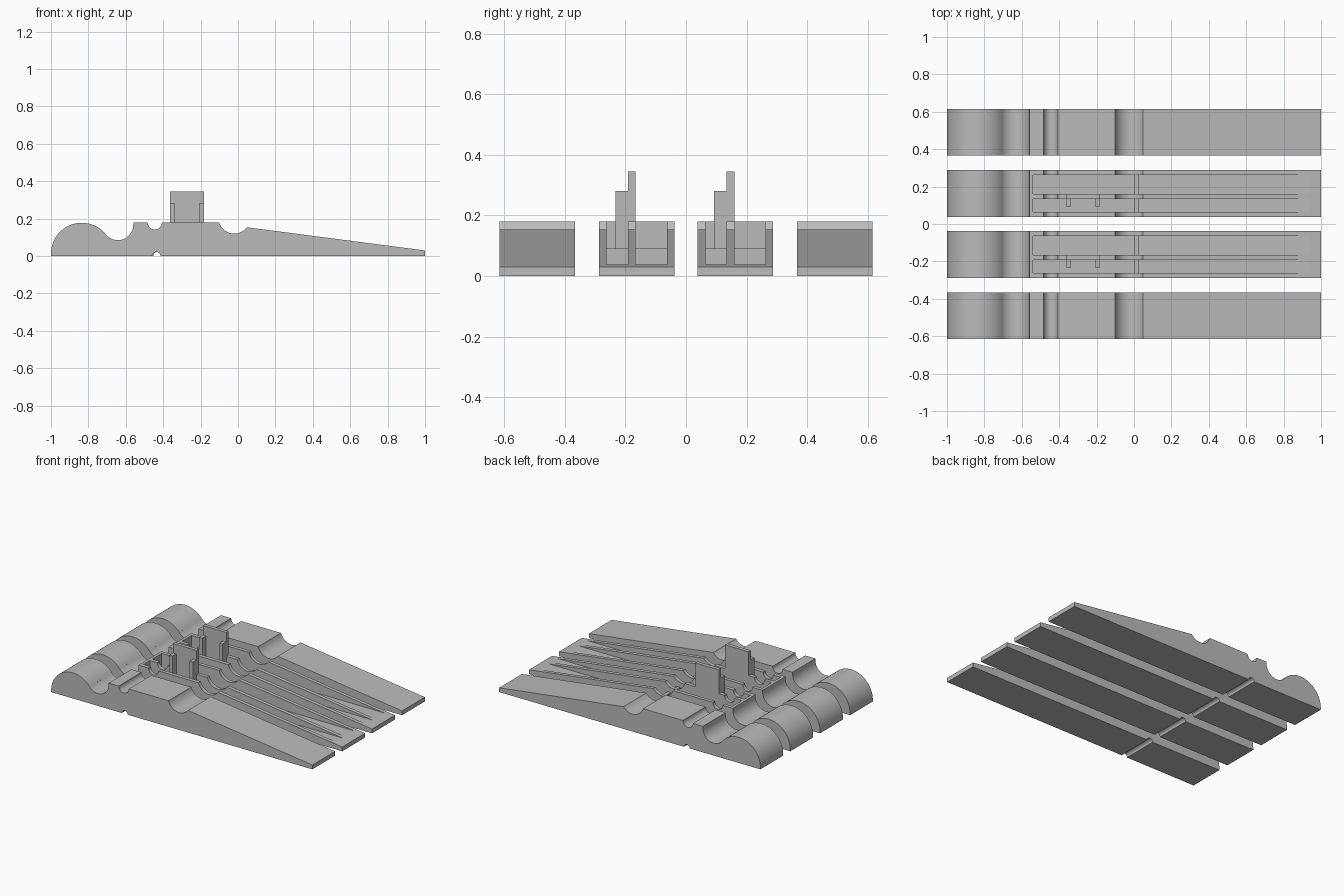
import bpy
import bmesh
from math import radians, cos, sin
from mathutils import Vector

if "Cube" in bpy.data.objects:
    bpy.data.objects.remove(bpy.data.objects["Cube"], do_unlink=True)

grey = bpy.data.materials.new("plain grey")
grey.use_nodes = True
grey.diffuse_color = (0.5, 0.5, 0.5, 1)
grey.node_tree.nodes["Principled BSDF"].inputs["Base Color"].default_value = (0.5, 0.5, 0.5, 1)


def make_object(name, bm):
    bmesh.ops.recalc_face_normals(bm, faces=bm.faces)
    mesh = bpy.data.meshes.new(name)
    bm.to_mesh(mesh)
    bm.free()
    mesh.materials.append(grey)
    obj = bpy.data.objects.new(name, mesh)
    bpy.context.collection.objects.link(obj)
    return obj


def box(name, x, y, z):
    bm = bmesh.new()
    bmesh.ops.create_cube(bm, size=1)
    for v in bm.verts:
        v.co = Vector([(a + b) / 2 + c * (b - a) for c, (a, b) in zip(v.co, (x, y, z))])
    return make_object(name, bm)


def arc(cx, cz, r, start, end):
    steps = max(4, int(abs(end - start) / 4.5))
    angles = [radians(start + (end - start) * i / steps) for i in range(steps + 1)]
    return [(cx + r * cos(a), cz + r * sin(a)) for a in angles]


def outline(notch_x):
    # Side outline: rounded nose, finger dip, small groove, spring groove, long ramp
    return ([(-1, 0)]
            + arc(-0.835, 0.013, 0.165, 180, 38.6)
            + arc(-0.642, 0.167, 0.082, 218.6, 362)
            + [(-0.56, 0.18)]
            + arc(-0.445, 0.18, 0.038, 180, 360)
            + arc(-0.02, 0.205, 0.085, 197, 323)
            + [(1, 0.03), (1, 0)]
            + arc(notch_x, 0, 0.022, 0, 180))


def bar(name, y0, y1, notch_x):
    bm = bmesh.new()
    face = bm.faces.new([bm.verts.new((x, y0, z)) for x, z in outline(notch_x)])
    side = bmesh.ops.extrude_face_region(bm, geom=[face])
    moved = [g for g in side["geom"] if isinstance(g, bmesh.types.BMVert)]
    bmesh.ops.translate(bm, verts=moved, vec=(0, y1 - y0, 0))
    return make_object(name, bm)


def smooth(obj):
    bpy.ops.object.select_all(action="DESELECT")
    obj.select_set(True)
    bpy.context.view_layer.objects.active = obj
    bpy.ops.object.shade_smooth_by_angle(angle=radians(6.5))


def carve(obj, cutters):
    for cutter in cutters:
        mod = obj.modifiers.new("pocket", "BOOLEAN")
        mod.operation = "DIFFERENCE"
        mod.solver = "EXACT"
        mod.object = cutter
        cutter.hide_render = True
    graph = bpy.context.evaluated_depsgraph_get()
    carved = bpy.data.meshes.new_from_object(obj.evaluated_get(graph))
    obj.modifiers.clear()
    obj.data = carved
    for cutter in cutters:
        bpy.data.objects.remove(cutter, do_unlink=True)


FLOOR = 0.038

# Solid outer bars
for name, y in (("front_outer_bar", -0.615), ("back_outer_bar", 0.366)):
    smooth(bar(name, y, y + 0.249, -0.437))

# Hollow inner bars, both facing the same way
for prefix, y in (("front", -0.288), ("back", 0.038)):
    inner = bar(prefix + "_inner_bar", y, y + 0.25, -0.43)
    pockets = [(y + 0.026, y + 0.096), (y + 0.122, y + 0.225)]
    carve(inner, [box("pocket_cutter", (-0.54, 1.1), p, (FLOOR, 0.5)) for p in pockets])
    smooth(inner)

    # Low cross ridge in each pocket
    for side, p in zip(("narrow", "wide"), pockets):
        box(f"{prefix}_{side}_ridge", (0.003, 0.028), p, (FLOOR - 0.005, 0.09))

    # Upright plate on the divider, with two tabs beside it
    wall = (y + 0.096, y + 0.122)
    box(prefix + "_upright_plate", (-0.363, -0.183), wall, (0.1, 0.345))
    for side, x in (("left", -0.208), ("right", -0.363)):
        box(f"{prefix}_{side}_tab", (x, x + 0.025), (y + 0.055, wall[0]), (FLOOR - 0.005, 0.28))
